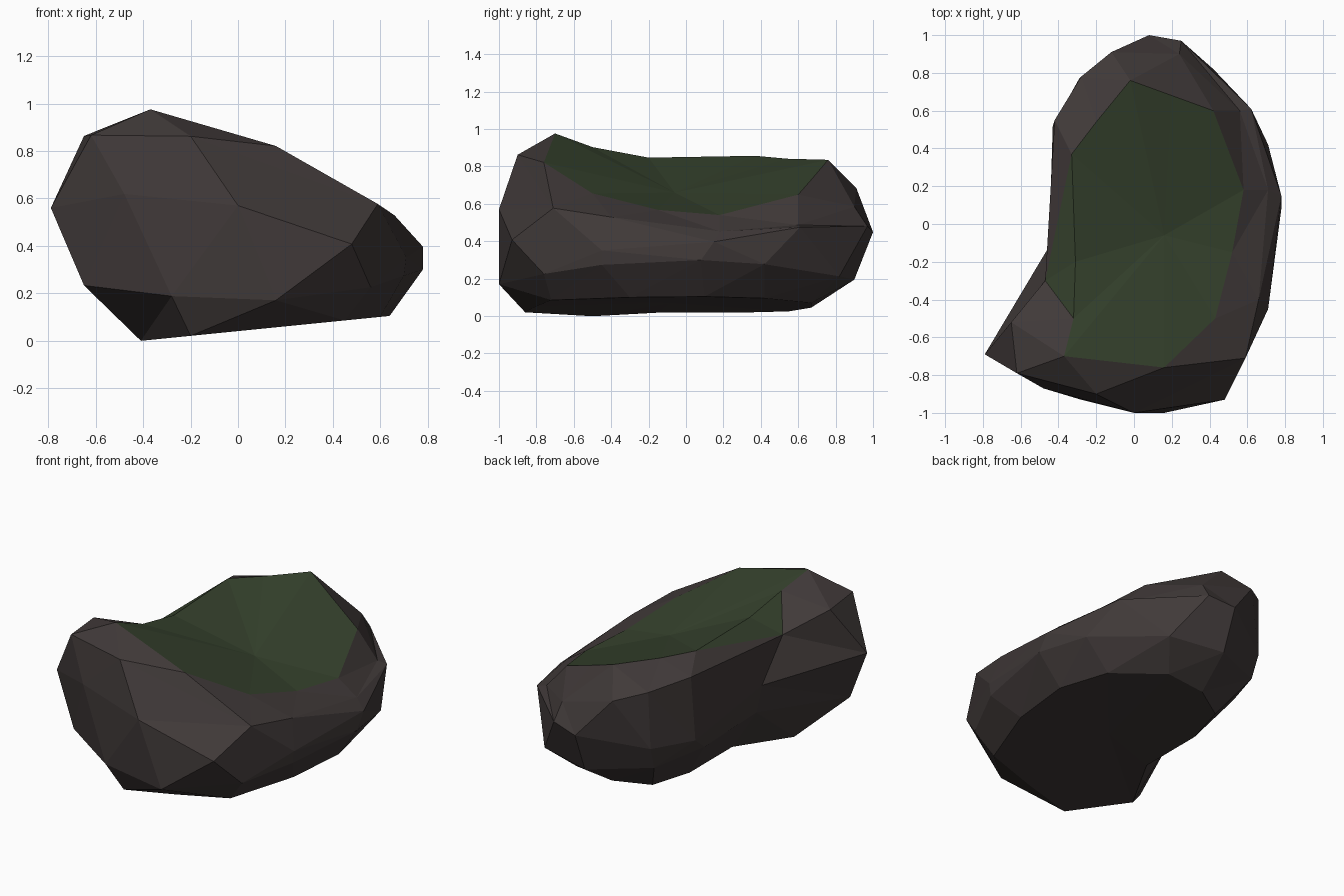
import bpy
import bmesh

default_cube = bpy.data.objects.get("Cube")
if default_cube:
    bpy.data.objects.remove(default_cube, do_unlink=True)


def make_material(name, colour):
    material = bpy.data.materials.new(name)
    material.use_nodes = True
    material.diffuse_color = (*colour, 1)
    shader = next(n for n in material.node_tree.nodes if n.type == "BSDF_PRINCIPLED")
    shader.inputs["Base Color"].default_value = (*colour, 1)
    shader.inputs["Roughness"].default_value = 0.9
    return material


# Contours run from the front, around the broad side, the back and the hollow side
underside = [(.12, -.8), (.45, -.72), (.6, -.3), (.64, .1), (.55, .42), (.3, .67),
             (.05, .67), (-.15, .55), (-.22, .28), (-.22, -.15), (-.41, -.5), (-.2, -.86)]
lower_flank = [(.16, -1), (.56, -.76), (.7, -.45), (.78, .08), (.71, .42), (.42, .82),
               (.08, .9), (-.28, .72), (-.41, .4), (-.41, -.12), (-.65, -.72), (-.28, -.93)]
girth = [(0, -1), (.48, -.93), (.71, -.45), (.78, .15), (.62, .61), (.25, .97),
         (.08, 1), (-.29, .77), (-.43, .52), (-.45, -.12), (-.79, -.69), (-.48, -.87)]
shoulder = [(-.2, -.9), (.59, -.71), (.66, -.4), (.71, .18), (.56, .6), (.24, .9),
            (-.12, .91), (-.28, .78), (-.42, .55), (-.47, -.3), (-.65, -.52), (-.62, -.79)]
moss_edge = [(.16, -.76), (.43, -.5), (.52, -.15), (.58, .18), (.42, .6), (.2, .68),
             (-.02, .76), (-.2, .54), (-.33, .37), (-.31, -.2), (-.32, -.5), (-.37, -.7)]

# Every contour lies on its own tilted or gently bowed sheet
layers = [
    (underside, lambda x, y: .04 + .1 * x),
    (lower_flank, lambda x, y: .3 - .13 * y * y),
    (girth, lambda x, y: .5 - .07 * y + .25 * x * y - .2 * x * x),
    (shoulder, lambda x, y: .8 - .25 * x - .3 * x * x - .09 * y - .07 * y * y),
    (moss_edge, lambda x, y: .73 - .33 * x - .03 * y + .21 * y * y),
]
ROCK, MOSS = 0, 1


def add_cap(bm, ring, centre, material_index):
    """Close a contour with a fan of facets around an off-centre point."""
    hub = bm.verts.new(centre)
    for first, second in zip(ring, ring[1:] + ring[:1]):
        face = bm.faces.new((first, second, hub))
        face.material_index = material_index


def build_boulder():
    bm = bmesh.new()
    rings = [[bm.verts.new((x, y, height(x, y))) for x, y in contour]
             for contour, height in layers]

    # The shoulder sags in the hollow, where moss spills over the ridge
    saddle = rings[3][9]
    saddle.co.z = .74

    # Rock sides
    for below, above in zip(rings, rings[1:]):
        for i in range(len(below)):
            j = (i + 1) % len(below)
            bm.faces.new((below[i], below[j], above[j], above[i]))

    # Stone underside and mossy top
    add_cap(bm, rings[0], (.12, -.08, .07), ROCK)
    add_cap(bm, rings[-1], (.16, -.06, .66), MOSS)

    bmesh.ops.triangulate(bm, faces=[f for f in bm.faces if len(f.verts) > 3],
                          quad_method="SHORT_EDGE")
    bmesh.ops.recalc_face_normals(bm, faces=bm.faces)

    # Moss on the facets between the saddle and the moss edge
    for face in saddle.link_faces:
        if sum(v in rings[-1] for v in face.verts) == 2:
            face.material_index = MOSS

    mesh = bpy.data.meshes.new("mossy_boulder")
    bm.to_mesh(mesh)
    bm.free()
    mesh.materials.append(make_material("dark brown rock", (.051, .041, .040)))
    mesh.materials.append(make_material("dark green moss", (.036, .054, .026)))
    boulder = bpy.data.objects.new("mossy_boulder", mesh)
    bpy.context.collection.objects.link(boulder)


build_boulder()
